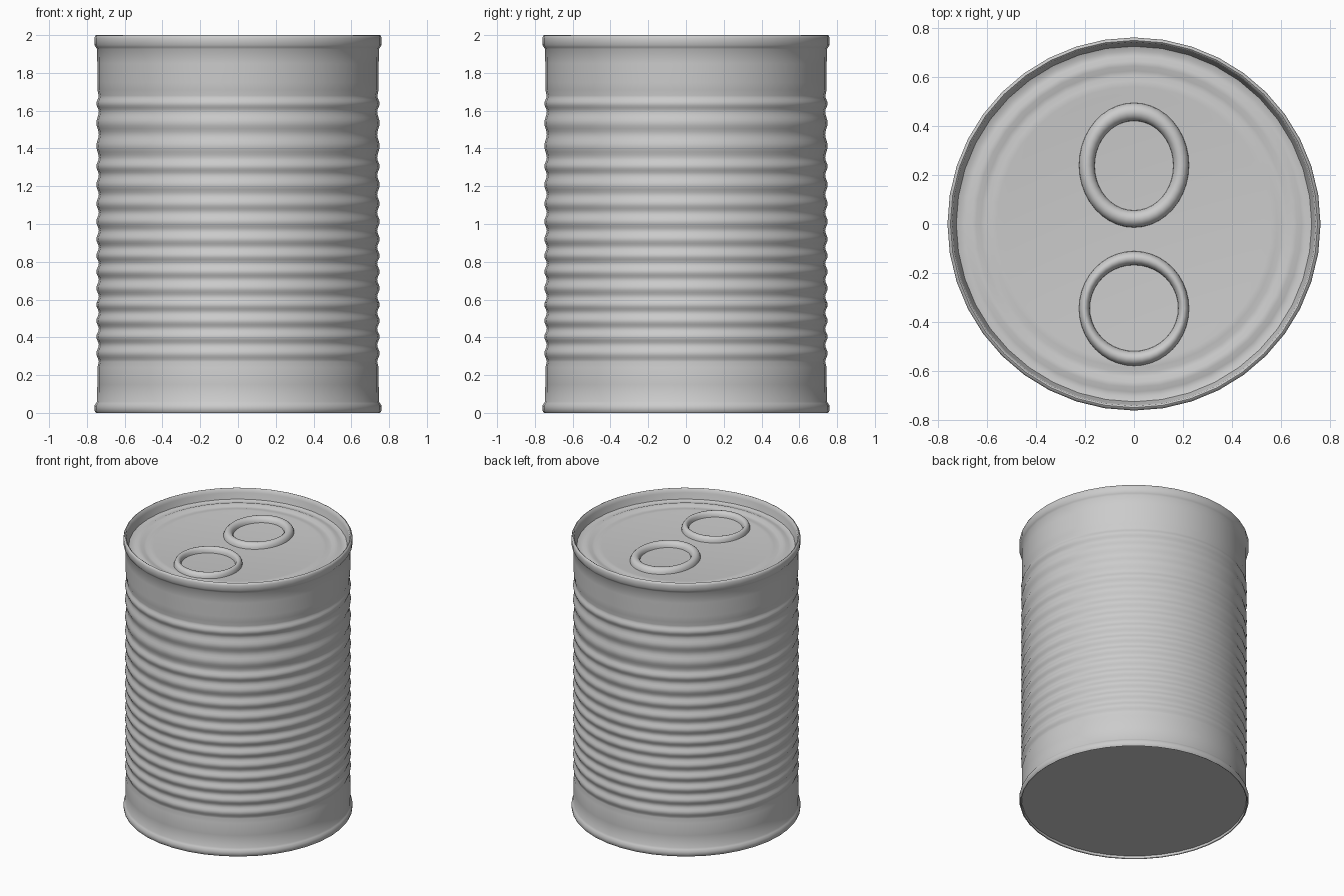
import bpy, bmesh, math

if "Cube" in bpy.data.objects:
    bpy.data.objects.remove(bpy.data.objects["Cube"])

SIDES = 40
metal = bpy.data.materials.new("tin_grey")
metal.diffuse_color = (0.6, 0.6, 0.6, 1)
metal.use_nodes = True
metal.node_tree.nodes["Principled BSDF"].inputs["Base Color"].default_value = metal.diffuse_color


def make_object(name, bm, angle=50):
    bmesh.ops.recalc_face_normals(bm, faces=bm.faces[:])
    mesh = bpy.data.meshes.new(name)
    bm.to_mesh(mesh)
    bm.free()
    mesh.materials.append(metal)
    ob = bpy.data.objects.new(name, mesh)
    bpy.context.collection.objects.link(ob)
    bpy.ops.object.select_all(action='DESELECT')
    ob.select_set(True)
    bpy.context.view_layer.objects.active = ob
    bpy.ops.object.shade_smooth_by_angle(angle=math.radians(angle))
    return ob


def skin(bm, loops, closed=False):
    """Join consecutive vertex loops with quads."""
    pairs = list(zip(loops, loops[1:]))
    if closed:
        pairs.append((loops[-1], loops[0]))
    for a, b in pairs:
        n = len(a)
        for i in range(n):
            j = (i + 1) % n
            bm.faces.new((a[i], a[j], b[j], b[i]))


def ring_loop(bm, rx, ry, z, cy=0, n=SIDES):
    return [bm.verts.new((rx * math.cos(2 * math.pi * i / n),
                          cy + ry * math.sin(2 * math.pi * i / n), z))
            for i in range(n)]


# Can: recessed base, lower bead, ribbed wall, rolled rim and sunken lid
profile = [(0.745, 0.02), (0.747, 0.003), (0.752, 0.0), (0.758, 0.008), (0.761, 0.02),
           (0.761, 0.036), (0.753, 0.05), (0.746, 0.06), (0.745, 0.15), (0.745, 0.24)]
grooves = [.27, .36, .445, .53, .615, .705, .79, .875, .965, 1.06,
           1.155, 1.26, 1.35, 1.475, 1.595, 1.68]
STEPS = 8
for lo, hi in zip(grooves, grooves[1:]):
    for s in range(STEPS):
        t = s / STEPS
        profile.append((0.7435 - 0.0065 * math.cos(2 * math.pi * t), lo + (hi - lo) * t))
profile += [(0.738, 1.68), (0.744, 1.71), (0.745, 1.75), (0.745, 1.85),
            (0.746, 1.925), (0.753, 1.936), (0.761, 1.948),
            (0.761, 1.985), (0.756, 1.997), (0.749, 2.0), (0.742, 1.995),
            (0.737, 1.97), (0.725, 1.928), (0.705, 1.92), (0.685, 1.922),
            (0.665, 1.930), (0.645, 1.929), (0.625, 1.921), (0.605, 1.919),
            (0.585, 1.924), (0.56, 1.924), (0.53, 1.92)]
bm = bmesh.new()
loops = [ring_loop(bm, r, r, z) for r, z in profile]
skin(bm, loops)
bm.faces.new(loops[0])
bm.faces.new(loops[-1])
make_object("can_body", bm)


# Pull tab: two rounded oval rings lying on the lid
def oval(name, outer, hole, base=1.915, height=0.042):
    (ocy, orx, ory), (icy, irx, iry) = outer, hole
    bm = bmesh.new()
    steps = 8
    loops = []
    for s in range(steps + 1):
        a = math.pi * s / steps
        t = (1 - math.cos(a)) / 2
        loops.append(ring_loop(bm, orx + (irx - orx) * t, ory + (iry - ory) * t,
                               base + height * math.sin(a), ocy + (icy - ocy) * t))
    skin(bm, loops, closed=True)
    return make_object(name, bm)


oval("tab_finger_ring", (0.24, 0.225, 0.255), (0.238, 0.16, 0.182))
oval("tab_rivet_ring", (-0.345, 0.225, 0.235), (-0.343, 0.18, 0.175))
